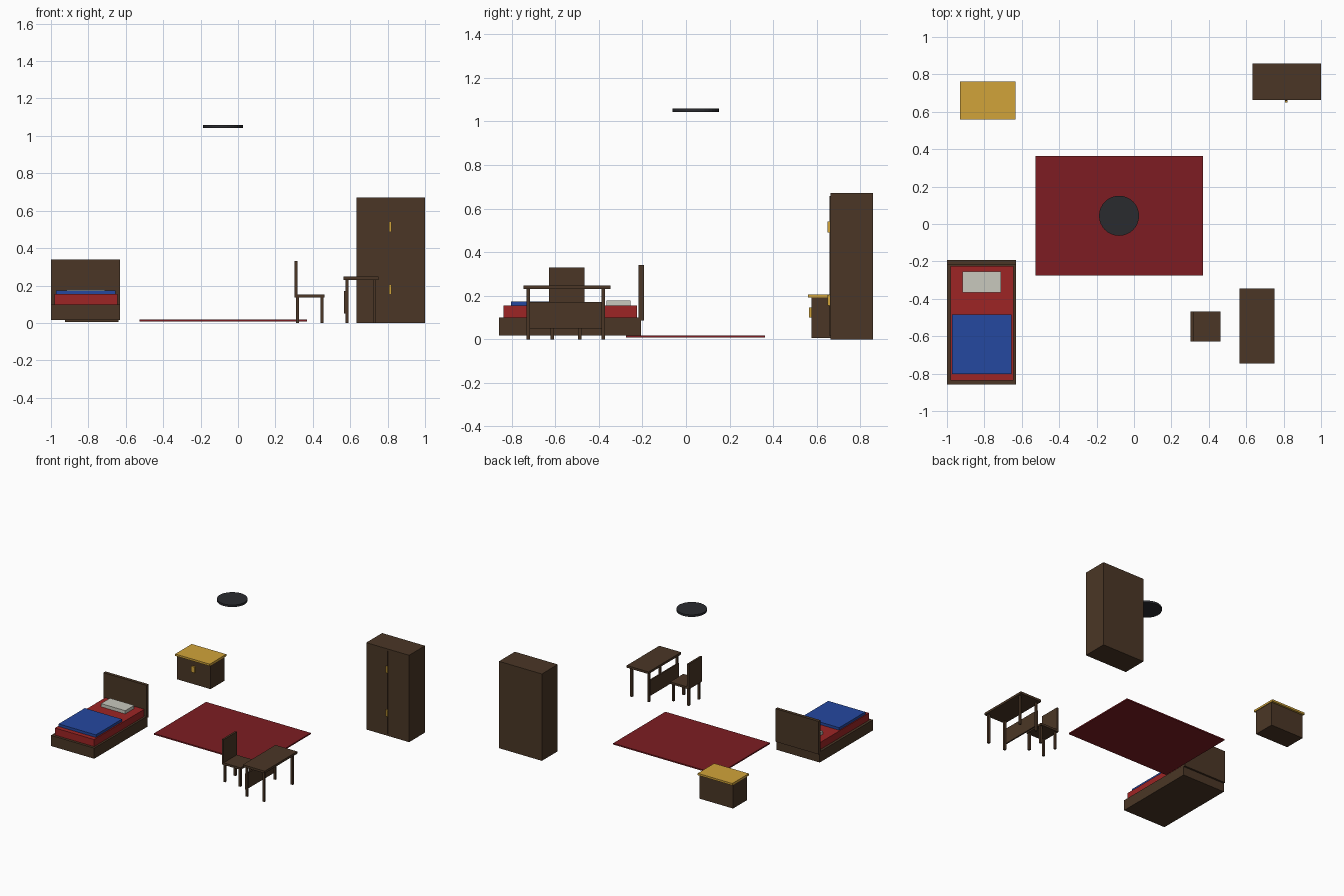
import bpy
import bmesh
from mathutils import Matrix, Vector

if "Cube" in bpy.data.objects:
    bpy.data.objects.remove(bpy.data.objects["Cube"])


def material(name, rgb):
    m = bpy.data.materials.new(name)
    m.diffuse_color = (*rgb, 1)
    m.use_nodes = True
    m.node_tree.nodes["Principled BSDF"].inputs["Base Color"].default_value = m.diffuse_color
    return m


WOOD = material("dark_wood", (0.069, 0.037, 0.019))
GOLD = material("gold", (0.64, 0.37, 0.042))
RUG = material("rug_red", (0.205, 0.012, 0.016))
RED = material("sheet_red", (0.34, 0.018, 0.018))
BLUE = material("blanket_blue", (0.018, 0.065, 0.35))
WHITE = material("pillow_white", (0.58, 0.58, 0.51))
BLACK = material("lamp_black", (0.023, 0.024, 0.028))


def box(name, x, y, z, mat):
    """Box from (min, max) ranges on each axis."""
    lo, hi = Vector((x[0], y[0], z[0])), Vector((x[1], y[1], z[1]))
    bm = bmesh.new()
    bmesh.ops.create_cube(bm, size=1, matrix=Matrix.LocRotScale(None, None, hi - lo))
    me = bpy.data.meshes.new(name)
    bm.to_mesh(me)
    bm.free()
    me.materials.append(mat)
    ob = bpy.data.objects.new(name, me)
    ob.location = (lo + hi) / 2
    bpy.context.collection.objects.link(ob)
    return ob


def legs(name, xs, ys, top, w=0.016):
    for i, x in enumerate(xs):
        for j, y in enumerate(ys):
            box(f"{name}_{'left right'.split()[i]}_{'front back'.split()[j]}",
                (x - w / 2, x + w / 2), (y - w / 2, y + w / 2), (0, top), WOOD)


# Bed
box("bed_frame", (-1, -0.63), (-0.858, -0.207), (0.017, 0.099), WOOD)
box("headboard", (-1, -0.63), (-0.218, -0.193), (0.085, 0.34), WOOD)
box("mattress", (-0.98, -0.645), (-0.838, -0.225), (0.095, 0.154), RED)
box("blanket", (-0.973, -0.655), (-0.803, -0.483), (0.15, 0.174), BLUE)
box("pillow", (-0.917, -0.71), (-0.365, -0.255), (0.15, 0.179), WHITE)

# Chest with lid and latch
box("chest_body", (-0.925, -0.639), (0.577, 0.746), (0.005, 0.191), WOOD)
box("chest_lid", (-0.93, -0.634), (0.56, 0.762), (0.191, 0.206), GOLD)
box("chest_latch", (-0.797, -0.767), (0.565, 0.58), (0.1, 0.145), GOLD)

# Rug
box("rug", (-0.527, 0.369), (-0.275, 0.363), (0.008, 0.018), RUG)

# Wardrobe with centre strip and two handles
box("wardrobe_body", (0.633, 1), (0.664, 0.858), (0, 0.672), WOOD)
box("wardrobe_door_strip", (0.811, 0.819), (0.658, 0.667), (0.015, 0.657), WOOD)
for part, z in (("upper", 0.49), ("lower", 0.154)):
    box(f"wardrobe_handle_{part}", (0.807, 0.822), (0.65, 0.662), (z, z + 0.05), GOLD)

# Desk
box("desk_top", (0.563, 0.75), (-0.745, -0.346), (0.23, 0.247), WOOD)
legs("desk_leg", (0.583, 0.73), (-0.723, -0.379), 0.232)
box("desk_panel", (0.567, 0.578), (-0.725, -0.375), (0.05, 0.17), WOOD)

# Chair facing the desk
box("chair_seat", (0.302, 0.463), (-0.628, -0.467), (0.135, 0.151), WOOD)
box("chair_back", (0.302, 0.317), (-0.628, -0.467), (0.145, 0.33), WOOD)
legs("chair_leg", (0.318, 0.449), (-0.614, -0.487), 0.137)

# Ceiling lamp disc
bpy.ops.mesh.primitive_cylinder_add(vertices=32, radius=0.107, depth=0.016,
                                    location=(-0.08, 0.044, 1.051))
lamp = bpy.context.object
lamp.name = "ceiling_lamp"
lamp.data.materials.append(BLACK)
